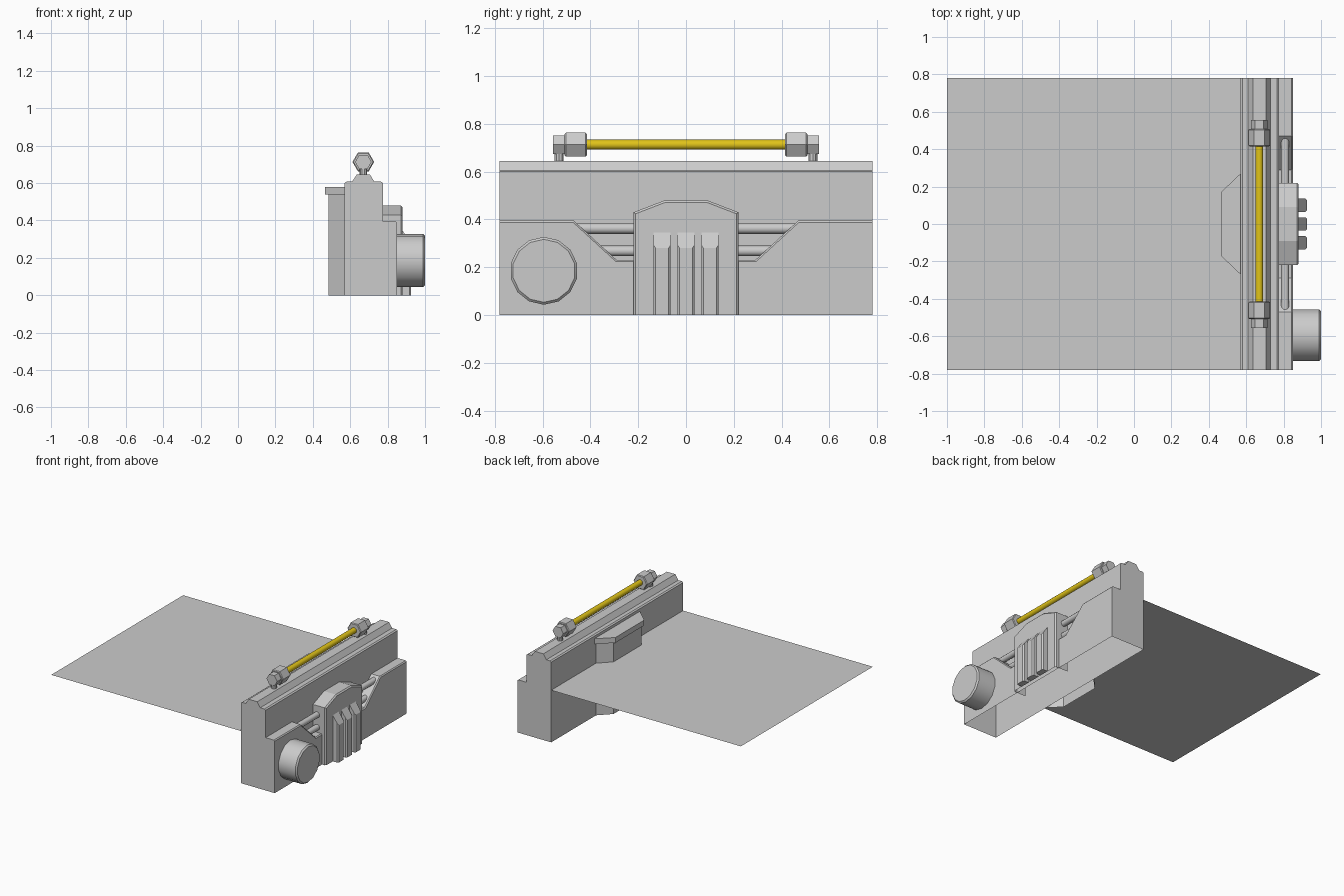
import bpy, bmesh
from math import sin, cos, pi, radians

cube = bpy.data.objects.get("Cube")
if cube:
    bpy.data.objects.remove(cube, do_unlink=True)


def material(name, rgb):
    m = bpy.data.materials.new(name)
    m.use_nodes = True
    colour = (*rgb, 1)
    m.diffuse_color = colour
    for node in m.node_tree.nodes:
        if node.type == 'BSDF_PRINCIPLED':
            node.inputs["Base Color"].default_value = colour
    return m


GREY = material("light grey", (0.6, 0.6, 0.6))
YELLOW = material("yellow", (0.75, 0.55, 0.01))

PLACE = {
    'x': lambda u, v, d: (d, u, v),
    'y': lambda u, v, d: (u, d, v),
    'z': lambda u, v, d: (u, v, d),
}


def prism(name, pts, axis, a, b, mat=GREY, bevel=0, bevel_if=None,
          drop=None, smooth=False):
    """Extrude a profile along an axis, chamfer chosen edges, drop hidden faces."""
    put = PLACE[axis]
    bm = bmesh.new()
    rings = [[bm.verts.new(put(u, v, d)) for u, v in pts] for d in (a, b)]
    n = len(pts)
    for i in range(n):
        j = (i + 1) % n
        bm.faces.new((rings[0][i], rings[0][j], rings[1][j], rings[1][i]))
    for ring in rings:
        bm.faces.new(ring)
    bmesh.ops.recalc_face_normals(bm, faces=bm.faces)
    if bevel:
        edges = [e for e in bm.edges if bevel_if(*(v.co for v in e.verts))]
        bmesh.ops.bevel(bm, geom=edges, offset=bevel, segments=1,
                        affect='EDGES', profile=0.5)
    if drop:
        gone = [f for f in bm.faces if all(drop(v.co) for v in f.verts)]
        bmesh.ops.delete(bm, geom=gone, context='FACES')
    mesh = bpy.data.meshes.new(name)
    bm.to_mesh(mesh)
    bm.free()
    mesh.materials.append(mat)
    obj = bpy.data.objects.new(name, mesh)
    bpy.context.collection.objects.link(obj)
    if smooth:
        bpy.ops.object.select_all(action='DESELECT')
        obj.select_set(True)
        bpy.context.view_layer.objects.active = obj
        bpy.ops.object.shade_smooth_by_angle(angle=radians(35))
    return obj


def circle(u, v, r, n, turn=0.0):
    return [(u + r * cos(2 * pi * (i + turn) / n),
             v + r * sin(2 * pi * (i + turn) / n)) for i in range(n)]


def mirrored(half):
    """Complete a symmetric profile from its positive half."""
    return half + [(-u, v) for u, v in reversed(half)]


def near(p, q):
    return abs(p - q) < 1e-4


def at_base(c):
    return near(c.z, 0)


BACK, FACE, HALF = 0.775, 0.85, 0.78

# Main wall: stepped profile, open underneath and behind the lower panel
prism("wall",
      [(0.57, 0), (0.57, 0.6), (0.58, 0.607), (0.61, 0.607), (0.635, 0.645),
       (0.705, 0.645), (0.73, 0.607), (0.765, 0.607), (BACK, 0.6),
       (BACK, 0.23), (BACK, 0)],
      'y', -HALF, HALF,
      drop=lambda c: at_base(c) or (near(c.x, BACK) and c.z < 0.231))

# Lower panel with a trapezoid recess
prism("lower_panel",
      mirrored([(HALF, 0), (HALF, 0.395), (0.47, 0.395), (0.29, 0.23)]),
      'x', BACK, FACE, bevel=0.007,
      bevel_if=lambda p, q: (near(p.x, FACE) and near(q.x, FACE)
                             and p.z + q.z > 0.4),
      drop=lambda c: at_base(c) or near(c.x, BACK))

# Pipes crossing the recess
for name, z, reach in (("upper_pipe", 0.362, 0.458), ("lower_pipe", 0.268, 0.36)):
    prism(name, circle(0.808, z, 0.022, 12), 'y', -reach, reach, smooth=True)

# Central cover with sloped shoulders
COVER = 0.88
prism("central_cover", mirrored([(0.22, 0), (0.22, 0.43), (0.09, 0.48)]),
      'x', BACK, COVER, bevel=0.009,
      bevel_if=lambda p, q: (near(p.x, COVER) and near(q.x, COVER)
                             and p.z + q.z > 0.1),
      drop=lambda c: at_base(c) or near(c.x, BACK))

# Ribs on the cover
RIB = 0.925
for i, y in enumerate((-0.1, 0, 0.1)):
    prism(f"rib_{i + 1}",
          [(COVER, 0), (RIB, 0), (RIB, 0.28), (COVER, 0.345)],
          'y', y - 0.036, y + 0.036, bevel=0.009,
          bevel_if=lambda p, q: near(p.x, RIB) and near(q.x, RIB) and near(p.y, q.y))

# Round knob
prism("knob", circle(-0.595, 0.185, 0.142, 14, 0.5), 'x', FACE - 0.005, 1.0,
      bevel=0.01, bevel_if=lambda p, q: near(p.x, 1) and near(q.x, 1), smooth=True)

# Rear bracket and its cap
prism("rear_bracket",
      [(0.57, 0.25), (0.485, 0.165), (0.485, -0.165), (0.57, -0.25)],
      'z', 0, 0.54, drop=lambda c: at_base(c) or near(c.x, 0.57))
prism("rear_bracket_cap",
      [(0.57, 0.27), (0.465, 0.17), (0.465, -0.17), (0.57, -0.27)],
      'z', 0.54, 0.58)

# Top rail with its hexagonal fittings
RX, RZ = 0.67, 0.713
prism("rail", circle(RX, RZ, 0.021, 12), 'y', -0.42, 0.42, YELLOW, smooth=True)
for side, s in (("front", -1), ("back", 1)):
    prism(f"{side}_rail_nut", circle(RX, RZ, 0.058, 6), 'y', s * 0.415, s * 0.508,
          bevel=0.005,
          bevel_if=lambda p, q: near(p.y, q.y))
    prism(f"{side}_rail_end", circle(RX, RZ, 0.044, 6), 'y', s * 0.5, s * 0.557)
    prism(f"{side}_rail_post", circle(RX, s * 0.531, 0.02, 10), 'z', 0.64, RZ,
          smooth=True)

# Thin flat sheet reaching out behind the wall
sheet = bpy.data.meshes.new("flat_sheet")
sheet.from_pydata([(-1, -HALF, 0.39), (0.57, -HALF, 0.39),
                   (0.57, HALF, 0.39), (-1, HALF, 0.39)], [], [(0, 1, 2, 3)])
sheet.materials.append(GREY)
bpy.context.collection.objects.link(bpy.data.objects.new("flat_sheet", sheet))
